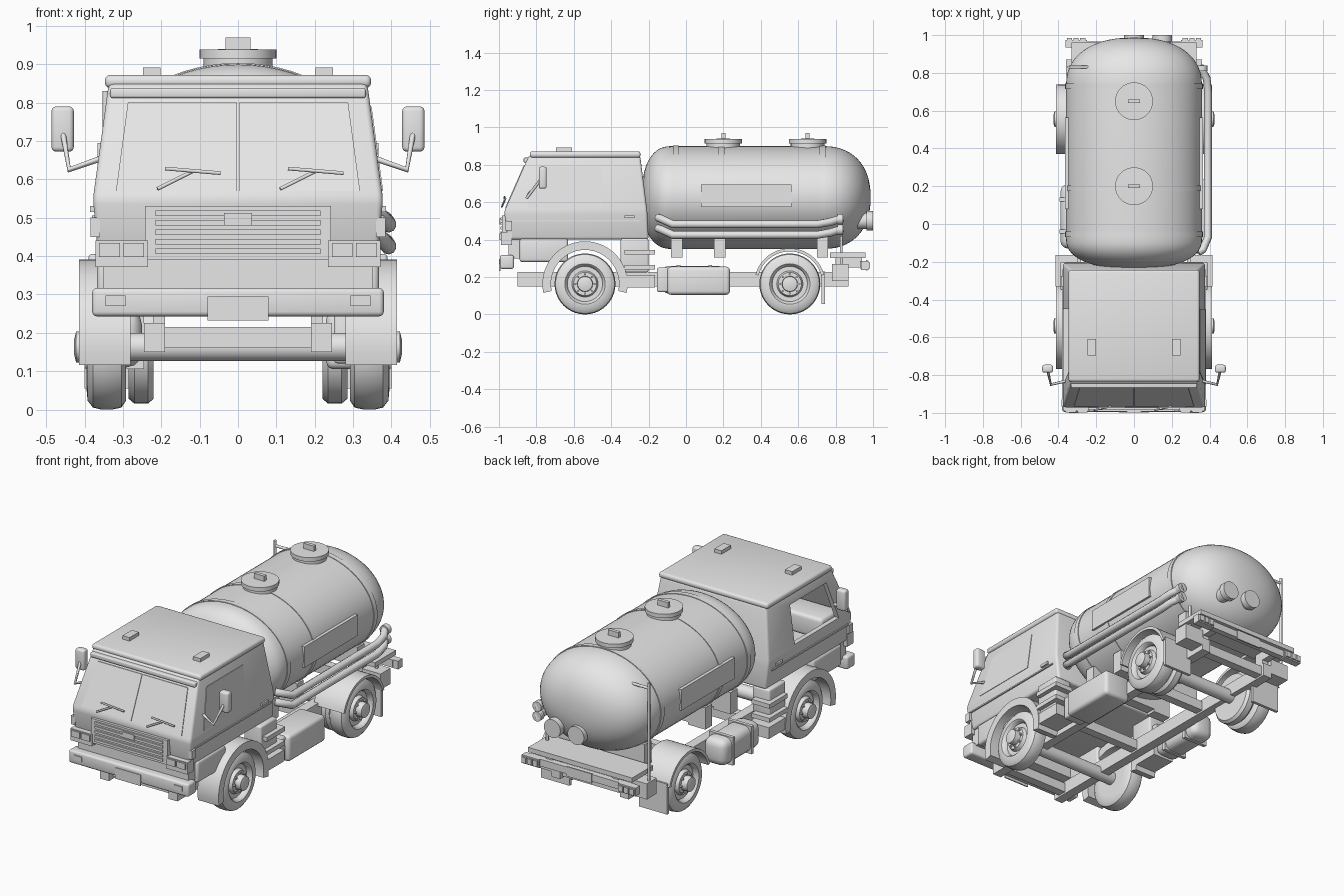
import bpy, bmesh, math
from mathutils import Vector

cube = bpy.data.objects.get("Cube")
if cube:
    bpy.data.objects.remove(cube)

grey = bpy.data.materials.new("plain_grey")
grey.use_nodes = True
grey.diffuse_color = (0.8, 0.8, 0.8, 1)
grey.node_tree.nodes["Principled BSDF"].inputs["Base Color"].default_value = (0.8, 0.8, 0.8, 1)
SIDES = (("left", 1), ("right", -1))


def activate(ob):
    bpy.ops.object.select_all(action='DESELECT')
    ob.select_set(True)
    bpy.context.view_layer.objects.active = ob


def finish(name, bm, smooth=True):
    bmesh.ops.recalc_face_normals(bm, faces=bm.faces)
    me = bpy.data.meshes.new(name)
    bm.to_mesh(me)
    bm.free()
    me.materials.append(grey)
    ob = bpy.data.objects.new(name, me)
    bpy.context.collection.objects.link(ob)
    if smooth:
        activate(ob)
        bpy.ops.object.shade_smooth_by_angle(angle=math.radians(35))
    return ob


def bevel(bm, width):
    bmesh.ops.bevel(bm, geom=bm.edges[:], offset=width, segments=3, profile=0.5, affect='EDGES')


def box(name, x, y, z, round_by=0):
    bm = bmesh.new()
    bmesh.ops.create_cube(bm, size=1)
    for v in bm.verts:
        v.co = [(a[0] + a[1]) / 2 + c * (a[1] - a[0]) for a, c in zip((x, y, z), v.co)]
    if round_by:
        bevel(bm, round_by)
    return finish(name, bm, round_by > 0)


def side_box(name, x, y, z, round_by=0):
    """The same box on both sides of the vehicle."""
    for side, s in SIDES:
        box(f"{side}_{name}", sorted((s * x[0], s * x[1])), y, z, round_by)


def loft(name, rings, smooth=True, round_by=0):
    bm = bmesh.new()
    rows = [[bm.verts.new(p) for p in ring] for ring in rings]
    n = len(rows[0])
    for a, b in zip(rows, rows[1:]):
        for i in range(n):
            bm.faces.new((a[i], a[(i + 1) % n], b[(i + 1) % n], b[i]))
    bm.faces.new(rows[0])
    bm.faces.new(rows[-1])
    if round_by:
        bevel(bm, round_by)
    return finish(name, bm, smooth)


def lathe(name, profile, centre, axis, squash=(1, 1), n=40):
    """Turn (radius, position) points around an axis through centre."""
    def ring(r, t):
        for i in range(n):
            a = math.tau * i / n
            u, w = r * squash[0] * math.cos(a), r * squash[1] * math.sin(a)
            d = {'X': (t, u, w), 'Y': (u, t, w), 'Z': (u, w, t)}[axis]
            yield Vector(centre) + Vector(d)
    return loft(name, [list(ring(r, t)) for r, t in profile])


def tube(name, points, r):
    cu = bpy.data.curves.new(name, 'CURVE')
    cu.dimensions = '3D'
    cu.bevel_depth, cu.bevel_resolution, cu.use_fill_caps = r, 3, True
    sp = cu.splines.new('POLY')
    sp.points.add(len(points) - 1)
    for p, co in zip(sp.points, points):
        p.co = (*co, 1)
    cu.materials.append(grey)
    ob = bpy.data.objects.new(name, cu)
    bpy.context.collection.objects.link(ob)
    activate(ob)
    bpy.ops.object.convert(target='MESH')
    bpy.ops.object.shade_smooth_by_angle(angle=math.radians(50))


def plate(name, points, push):
    return loft(name, [points, [Vector(p) + Vector(push) for p in points]], False)


# Cab: a tapered shell with an open window on one side
def cab_ring(z, w, front, back):
    return [(-w, front, z), (w, front, z), (w, back, z), (-w, back, z)]


cab = loft("cab_shell", [cab_ring(.40, .365, -.955, -.20), cab_ring(.55, .378, -.972, -.207),
                         cab_ring(.85, .337, -.84, -.245)], round_by=.014)
room = loft("room_cutter", [cab_ring(.43, .345, -.92, -.23), cab_ring(.55, .35, -.94, -.235),
                            cab_ring(.83, .315, -.82, -.265)], False)
window = [(-.85, .57), (-.45, .57), (-.45, .79), (-.78, .79)]
hole = plate("window_cutter", [(-.5, y, z) for y, z in window], (.3, 0, 0))
for cutter in (room, hole):
    cutter.hide_render = True
    activate(cab)
    mod = cab.modifiers.new("cut", 'BOOLEAN')
    mod.operation, mod.object, mod.solver = 'DIFFERENCE', cutter, 'EXACT'
    bpy.ops.object.modifier_apply(modifier=mod.name)
    bpy.data.objects.remove(cutter)


def wall_x(z):
    return .378 - (z - .55) * .137


plate("left_side_window", [(wall_x(z) + .003, y, z) for y, z in window], (-.006, 0, 0))
box("dashboard", (-.33, .33), (-.93, -.76), (.46, .58), .02)
side_box("seat", (.08, .28), (-.56, -.32), (.44, .52), .02)
side_box("seat_back", (.08, .28), (-.37, -.31), (.5, .74), .02)

# Roof, sun visor and roof markers
box("roof", (-.347, .347), (-.835, -.243), (.838, .872), .014)
box("sun_visor", (-.333, .333), (-.868, -.8), (.812, .838), .006)
side_box("roof_marker", (.202, .247), (-.695, -.61), (.865, .892))


# Windscreen panes and wipers
def screen_y(z):
    return -.972 + (z - .55) * .44


for side, s in SIDES:
    pane = [(.003, .57), (.318, .57), (.287, .8), (.003, .8)]
    plate(f"{side}_windscreen", [(s * x, screen_y(z) - .004, z) for x, z in pane], (0, .006, 0))
for i, x in enumerate((-.12, .2)):
    tube(f"wiper_arm_{i}", [(x - .09, -.985, .575), (x, -.965, .62)], .005)
    tube(f"wiper_blade_{i}", [(x - .07, -.97, .628), (x + .075, -.97, .616)], .005)

# Grille, lamps, bumper and lower front
box("grille_frame", (-.243, .243), (-.985, -.94), (.39, .53))
for i in range(5):
    z = .405 + i * .025
    box(f"grille_slat_{i}", (-.215, .215), (-.993, -.98), (z, z + .014))
box("grille_centre", (-.037, .037), (-.997, -.98), (.48, .512))
box("lower_front_panel", (-.35, .35), (-.95, -.86), (.3, .41))
box("bumper", (-.38, .38), (-.995, -.92), (.243, .317), .012)
box("number_plate", (-.08, .08), (-.999, -.992), (.232, .295))
side_box("headlight_frame", (.235, .372), (-.99, -.93), (.372, .44))
side_box("inner_headlight", (.245, .298), (-.997, -.98), (.398, .434))
side_box("outer_headlight", (.308, .362), (-.997, -.98), (.398, .434))
side_box("fog_lamp", (.293, .345), (-1, -.99), (.27, .297))
side_box("cab_skirt", (.27, .368), (-.89, -.63), (.28, .405), .015)
side_box("step_box", (.28, .39), (-.35, -.2), (.225, .405), .01)
for i in range(2):
    side_box(f"step_{i}", (.3, .415), (-.33, -.165), (.24 + i * .08, .265 + i * .08))
side_box("door_handle", (.37, .386), (-.33, -.275), (.515, .53))
side_box("door_trim", (.37, .381), (-.93, -.24), (.498, .506))
side_box("side_marker", (.36, .385), (-.965, -.93), (.45, .5))

# Mirrors on bent arms
for side, s in SIDES:
    arm = [(.355, -.83, .655), (.44, -.85, .625), (.458, -.77, .73)]
    tube(f"{side}_mirror_arm", [(s * x, y, z) for x, y, z in arm], .008)
side_box("mirror", (.428, .486), (-.787, -.745), (.672, .79), .012)

# Chassis
side_box("chassis_rail", (.19, .245), (-.9, .87), (.15, .226))
for i, y in enumerate((-.86, -.25, .3, .8)):
    box(f"cross_member_{i}", (-.2, .2), (y, y + .05), (.16, .215))
for i, y in enumerate((-.08, .15, .70)):
    side_box(f"tank_support_{i}", (.16, .27), (y, y + .06), (.305, .43))
    box(f"tank_saddle_{i}", (-.2, .2), (y, y + .06), (.32, .42))


# Wheels, axles and mudguards
def mudguard(name, s, x, cy, outer, inner, start, end):
    rings = []
    for i in range(25):
        a = math.radians(start + (end - start) * i / 24)
        rings.append([(s * px, cy + r * math.cos(a), .163 + r * math.sin(a))
                      for px, r in ((x[0], outer), (x[1], outer), (x[1], inner), (x[0], inner))])
    loft(name, rings)


tyre = [(.05, -.1), (.1, -.1), (.14, -.1), (.158, -.088), (.163, -.065), (.163, -.035), (.158, -.014),
        (.14, 0), (.108, .003), (.1, -.004), (.094, -.025), (.07, -.025), (.062, -.005), (.042, -.005),
        (.04, .03), (.02, .035)]
for end, cy in (("front", -.54), ("rear", .555)):
    lathe(f"{end}_axle", [(.037, -.3), (.037, .3)], (0, cy, .163), 'X')
    for side, s in SIDES:
        lathe(f"{end}_{side}_wheel", [(r, s * t) for r, t in tyre], (s * .392, cy, .163), 'X')
        for i in range(8):
            a = math.tau * i / 8
            at = (s * .386, cy + .052 * math.cos(a), .163 + .052 * math.sin(a))
            lathe(f"{end}_{side}_wheel_nut_{i}", [(.006, 0), (.006, s * .012)], at, 'X', n=6)
        if end == "front":
            mudguard(f"front_{side}_mudguard", s, (.28, .414), cy, .228, .182, -12, 192)
        else:
            mudguard(f"rear_{side}_mudguard", s, (.22, .412), cy, .19, .174, 15, 165)
            lathe(f"inner_{side}_wheel", [(.1, 0), (.135, 0), (.148, s * .015), (.148, s * .05),
                                          (.135, s * .065), (.1, s * .065)], (s * .22, cy, .163), 'X')
side_box("rear_mud_flap", (.22, .4), (.725, .742), (.055, .23))
side_box("front_mud_flap", (.28, .41), (-.32, -.165), (.145, .21))

# Fuel tank and storage box between the axles
box("storage_box", (.23, .395), (-.1, .235), (.105, .255), .02)
box("storage_box_end", (.25, .37), (-.155, -.09), (.12, .25), .01)
box("fuel_tank", (-.39, -.25), (-.13, .21), (.11, .26), .04)
for i, y in enumerate((-.05, .12)):
    box(f"fuel_tank_strap_{i}", (-.395, -.245), (y, y + .02), (.105, .265), .03 if y > 1 else 0)

# Main tank: oval barrel with domed ends, bands and manholes
MID = (0, 0, .625)
OVAL = (.36, .275)


def dome(y, depth, power, steps=14):
    pts = []
    for i in range(steps + 1):
        a = math.pi / 2 * i / steps
        pts.append((max(math.cos(a), .001) ** (2 / power), y + depth * math.sin(a) ** (2 / power)))
    return pts


lathe("tank_barrel", dome(-.075, -.162, 2.4)[::-1] + dome(.73, .257, 2.3), MID, 'Y', OVAL, 64)
for i, (y, w) in enumerate(((-.055, .03), (.19, .03), (.73, .03))):
    lathe(f"tank_band_{i}", [(.97, y - w / 2), (1.012, y - w / 2), (1.012, y + w / 2), (.97, y + w / 2)],
          MID, 'Y', OVAL, 64)
side_box("tank_sign", (.34, .366), (.08, .565), (.575, .695))
for i, y in enumerate((.2, .65)):
    lathe(f"manhole_{i}", [(.09, .86), (.09, .915), (.1, .915), (.1, .938), (.001, .94)], (0, y, 0), 'Z')
    box(f"manhole_handle_{i}", (-.033, .033), (y - .01, y + .01), (.93, .97))

# Rear valves, level gauge and side hoses
for i, x in enumerate((0, .15)):
    lathe(f"rear_valve_{i}", [(.042, .9), (.042, .965), (.052, .965), (.052, 1)], (x, 0, .5), 'Y')
tube("gauge_pole", [(-.345, .83, .27), (-.345, .83, .83)], .008)
tube("gauge_bar", [(-.345, .83, .8), (-.23, .83, .8)], .008)
tube("rear_post", [(.3, .83, .27), (.3, .83, .42)], .008)
for i, z in enumerate((.425, .482)):
    tube(f"side_hose_{i}", [(.34, -.15, z + .035), (.365, -.135, z + .03), (.392, -.07, z), (.392, .7, z),
                            (.385, .77, z + .012), (.35, .835, z + .032)], .021)
    lathe(f"hose_cap_{i}", [(.028, -.015), (.028, .015)], (.36, .825, z + .027), 'Y', n=20)

# Rear platform, bar and lamp clusters
box("rear_platform", (-.33, .33), (.77, .96), (.303, .33))
side_box("rear_bracket", (.24, .36), (.78, .87), (.18, .27))
side_box("platform_leg", (.19, .23), (.8, .86), (.22, .31))
box("rear_bar", (-.33, .33), (.93, .965), (.245, .285))
side_box("bar_arm", (.19, .23), (.84, .94), (.25, .31))
side_box("rear_lamp_cluster", (.25, .362), (.935, .975), (.238, .285))
for i in range(3):
    x = .258 + i * .035
    side_box(f"rear_lamp_{i}", (x, x + .028), (.97, .985), (.245, .278))
box("rear_plate", (-.08, .08), (.962, .97), (.235, .29))
